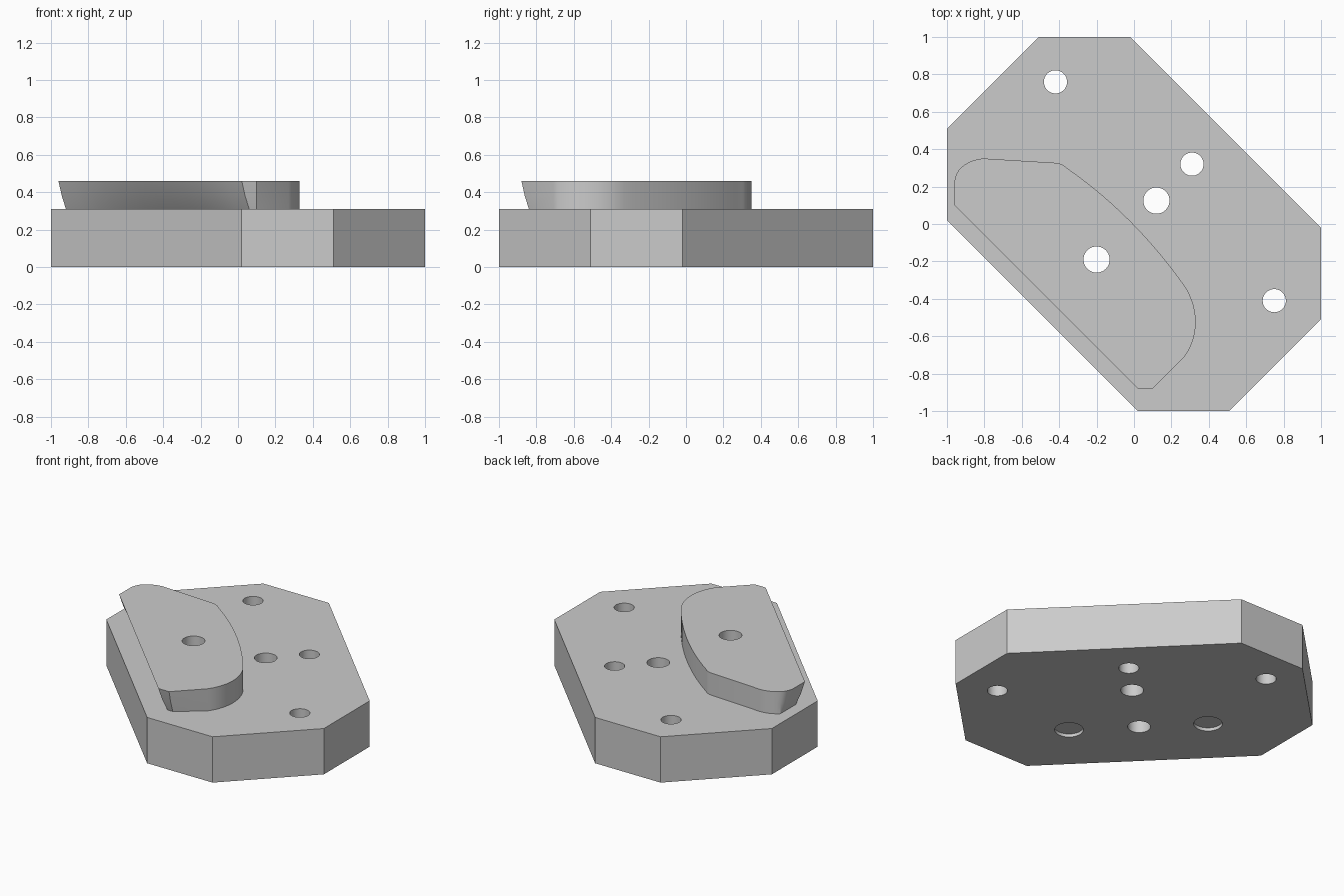
import bpy
import bmesh
import math
from mathutils import Vector

cube = bpy.data.objects.get("Cube")
if cube:
    bpy.data.objects.remove(cube, do_unlink=True)

grey = bpy.data.materials.new("plain grey")
grey.use_nodes = True
colour = (0.6, 0.6, 0.6, 1)
grey.diffuse_color = colour
grey.node_tree.nodes["Principled BSDF"].inputs["Base Color"].default_value = colour

PLATE_TOP, BOSS_TOP = 0.31, 0.46


def loft(name, rings):
    """Closed solid through rings of 3D points, bottom ring first."""
    bm = bmesh.new()
    loops = [[bm.verts.new(p) for p in ring] for ring in rings]
    n = len(loops[0])
    for low, high in zip(loops, loops[1:]):
        for i in range(n):
            j = (i + 1) % n
            bm.faces.new((low[i], low[j], high[j], high[i]))
    bm.faces.new(loops[0][::-1])
    bm.faces.new(loops[-1])
    bmesh.ops.recalc_face_normals(bm, faces=bm.faces)
    mesh = bpy.data.meshes.new(name)
    bm.to_mesh(mesh)
    bm.free()
    mesh.materials.append(grey)
    obj = bpy.data.objects.new(name, mesh)
    bpy.context.collection.objects.link(obj)
    return obj


def at_height(points, z):
    return [(p[0], p[1], z) for p in points]


def bezier(controls, steps):
    """Points along a curve of any degree."""
    result = []
    for k in range(steps + 1):
        pts = [Vector(c) for c in controls]
        while len(pts) > 1:
            pts = [a.lerp(b, k / steps) for a, b in zip(pts, pts[1:])]
        result.append(pts[0])
    return result


def drill(obj, x, y, radius, bottom, top):
    ring = [(x + radius * math.cos(a), y + radius * math.sin(a))
            for a in (math.tau * i / 40 for i in range(40))]
    cutter = loft("hole_cutter", [at_height(ring, bottom), at_height(ring, top)])
    cutter.hide_render = True
    mod = obj.modifiers.new("hole", 'BOOLEAN')
    mod.operation = 'DIFFERENCE'
    mod.solver = 'EXACT'
    mod.object = cutter
    bpy.context.view_layer.objects.active = obj
    bpy.ops.object.modifier_apply(modifier=mod.name)
    bpy.data.objects.remove(cutter, do_unlink=True)


# Base plate: long octagon lying on the diagonal
half = [(1, -0.02), (-0.02, 1), (-0.51, 1), (-1, 0.51)]
outline = half + [(-x, -y) for x, y in half]
plate = loft("base_plate", [at_height(outline, 0), at_height(outline, PLATE_TOP)])

# Raised boss: straight outer edge, curved elsewhere
straight = bezier([(-0.96, 0.10), (0.02, -0.88)], 12)
curved = (
    [Vector((0.10, -0.88))]
    + bezier([(0.27, -0.71), (0.35, -0.60), (0.35, -0.45), (0.27, -0.33)], 14)
    + bezier([(0.27, -0.33), (0.0, 0.05), (-0.36, 0.30)], 14)[1:]
    + bezier([(-0.36, 0.30), (-0.385, 0.325), (-0.42, 0.327)], 4)[1:]
    + bezier([(-0.80, 0.35), (-0.86, 0.35), (-0.96, 0.31), (-0.96, 0.22)], 10)
)


def boss_ring(z, undercut):
    """Boss outline with its straight side hollowed inward."""
    ring = []
    for i, p in enumerate(straight):
        push = undercut * (0.04 + 0.03 * math.sin(math.pi * i / 12))
        ring.append((p.x + push, p.y + push))
    ring += [(max(p.x, -0.96 + 0.04 * undercut),
              max(p.y, -0.88 + 0.04 * undercut)) for p in curved]
    return at_height(ring, z)


boss = loft("raised_boss", [boss_ring(PLATE_TOP, 1), boss_ring(0.38, 0.45),
                            boss_ring(BOSS_TOP, 0)])

# Through holes
holes = [(-0.42, 0.76, 0.062), (0.75, -0.41, 0.062), (0.31, 0.32, 0.062),
         (0.12, 0.125, 0.07), (-0.20, -0.19, 0.07)]
for x, y, r in holes:
    drill(plate, x, y, r, -0.1, 0.6)
drill(boss, *holes[-1], -0.1, 0.6)

# Shallow round recesses underneath
for x, y in [(0.105, -0.495), (-0.50, 0.11)]:
    drill(plate, x, y, 0.088, -0.1, 0.022)

# Smooth curved walls, keep edges sharp
for obj in (plate, boss):
    bpy.ops.object.select_all(action='DESELECT')
    obj.select_set(True)
    bpy.context.view_layer.objects.active = obj
    bpy.ops.object.shade_smooth_by_angle(angle=math.radians(25))
